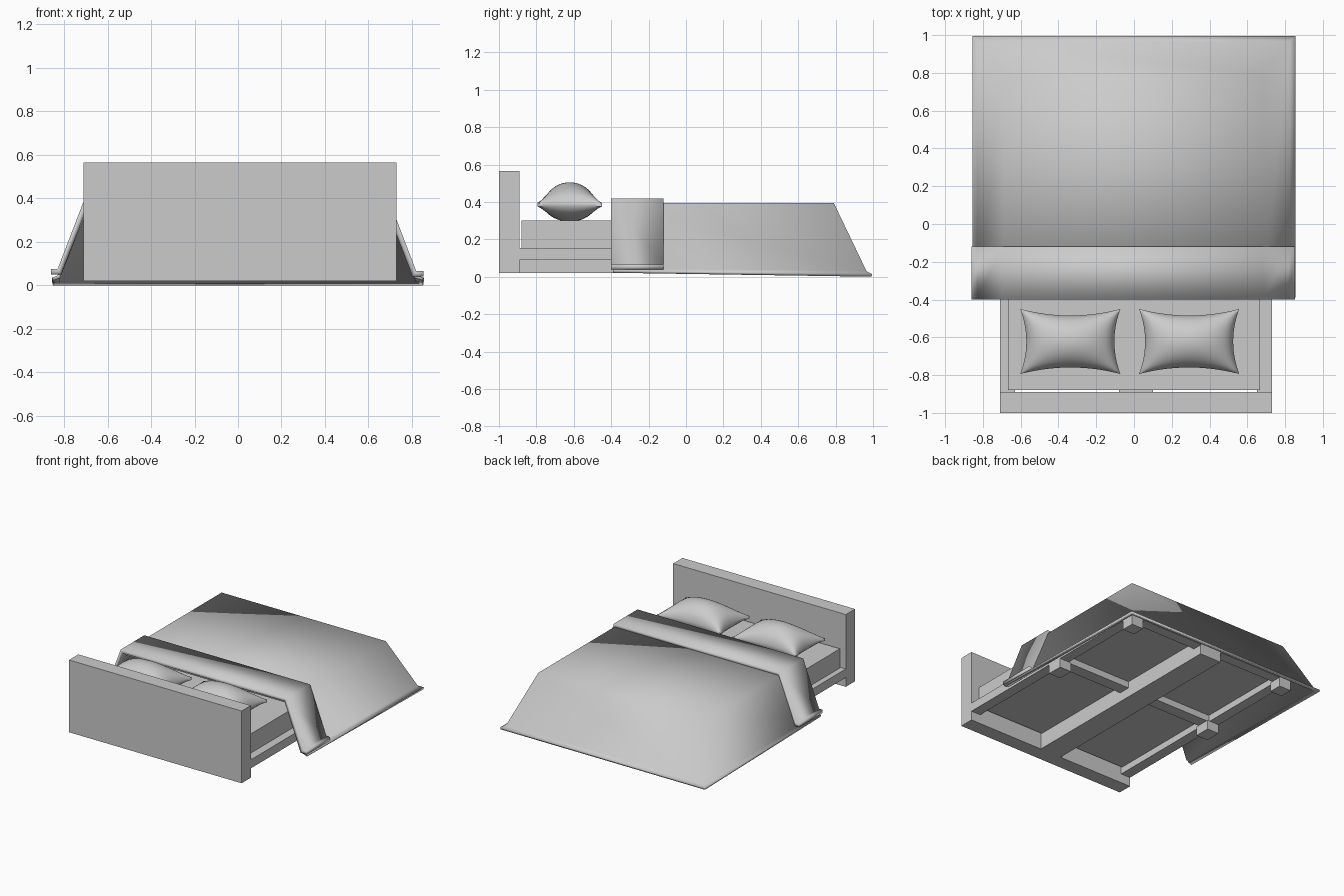
import bpy, bmesh

if "Cube" in bpy.data.objects:
    bpy.data.objects.remove(bpy.data.objects["Cube"])


def make(name, verts, faces, smooth=None):
    me = bpy.data.meshes.new(name)
    me.from_pydata(verts, [], faces)
    ob = bpy.data.objects.new(name, me)
    bpy.context.collection.objects.link(ob)
    if smooth:
        bpy.ops.object.select_all(action='DESELECT')
        ob.select_set(True)
        bpy.context.view_layer.objects.active = ob
        bpy.ops.object.shade_smooth_by_angle(angle=smooth)
    return ob


def box(name, x0, x1, y0, y1, z0, z1):
    bm = bmesh.new()
    bmesh.ops.create_cube(bm, size=1)
    for v in bm.verts:
        v.co = (x0 if v.co.x < 0 else x1, y0 if v.co.y < 0 else y1, z0 if v.co.z < 0 else z1)
    me = bpy.data.meshes.new(name)
    bm.to_mesh(me)
    bm.free()
    bpy.context.collection.objects.link(bpy.data.objects.new(name, me))


def thicken(ob, t):
    m = ob.modifiers.new("thickness", 'SOLIDIFY')
    m.thickness = t
    m.offset = -1
    m.use_even_offset = True


# Headboard and bed frame (frame centre is x = 0.01)
C = 0.01
box("headboard", -0.71, 0.73, -1.0, -0.89, 0.02, 0.565)
box("center_beam", C - 0.09, C + 0.09, -0.89, 0.84, 0.02, 0.15)
box("deck", -0.67, 0.69, -0.88, 0.82, 0.14, 0.152)
for s, side in ((-1, "left"), (1, "right")):
    def sbox(name, a, b, *r):
        lo, hi = sorted((C + s * a, C + s * b))
        box(side + "_" + name, lo, hi, *r)
    sbox("rail", 0.64, 0.72, -0.89, 0.85, 0.09, 0.155)
    sbox("cross_beam", 0.09, 0.64, -0.03, 0.06, 0.09, 0.15)
    sbox("foot_rail", 0.09, 0.64, 0.77, 0.85, 0.09, 0.155)
    sbox("middle_leg", 0.62, 0.72, -0.05, 0.07, 0.02, 0.09)
    sbox("foot_leg", 0.62, 0.72, 0.75, 0.85, 0.02, 0.09)
    lo, hi = sorted((s * 0.001, s * 0.668))
    box(side + "_mattress", lo, hi, -0.88, 0.80, 0.155, 0.30)

# Comforter: U-shaped levels (left x, right x, back y, front z, back z)
Y0 = -0.39
levels = [(-0.855, 0.855, 0.995, 0.035, 0.015),
          (-0.83, 0.825, 0.965, 0.045, 0.03),
          (-0.69, 0.68, 0.79, 0.395, 0.395)]
verts, faces = [], []
for xl, xr, yb, zf, zb in levels:
    verts += [(xl, Y0, zf), (xl, yb, zb), (xr, yb, zb), (xr, Y0, zf)]
for k in (0, 4):
    for i in range(3):
        faces.append((k + i, k + 4 + i, k + 5 + i, k + 1 + i))
faces.append((11, 10, 9, 8))
thicken(make("comforter", verts, faces, 1.4), 0.015)

# Folded-back sheet band across the comforter
prof = [(-0.86, 0.075), (-0.83, 0.075), (-0.698, 0.418),
        (0.685, 0.418), (0.82, 0.065), (0.853, 0.065)]
n = len(prof)
verts = [(x, y, z) for y in (-0.40, -0.12) for x, z in prof]
faces = [(i, i + 1, n + i + 1, n + i) for i in range(n - 1)]
thicken(make("folded_sheet", verts, faces, 1.4), 0.025)


# Pillows: pinched grid, inflated on both sides
def pillow(name, cx, cy, N=20):
    verts, faces = [], []
    for sgn, h in ((1, 0.11), (-1, 0.08)):
        base = len(verts)
        for j in range(N + 1):
            for i in range(N + 1):
                u, v = 2 * i / N - 1, 2 * j / N - 1
                x = cx + 0.265 * u * (1 - 0.12 * (1 - v * v))
                y = cy + 0.172 * v * (1 - 0.20 * (1 - u * u))
                p = ((1 - u * u) * (1 - v * v)) ** 0.6
                verts.append((x, y, 0.385 + sgn * (0.01 + h * p)))
        for j in range(N):
            for i in range(N):
                a = base + j * (N + 1) + i
                f = (a, a + 1, a + N + 2, a + N + 1)
                faces.append(f if sgn > 0 else f[::-1])
    # narrow seam joining the two sides
    M, W = (N + 1) ** 2, N + 1
    rim = ([i for i in range(N)] + [j * W + N for j in range(N)]
           + [N * W + i for i in range(N, 0, -1)] + [j * W for j in range(N, 0, -1)])
    for a, b in zip(rim, rim[1:] + rim[:1]):
        faces.append((a, a + M, b + M, b))
    make(name, verts, faces, 1.0)


pillow("left_pillow", -0.337, -0.622)
pillow("right_pillow", 0.292, -0.622)
